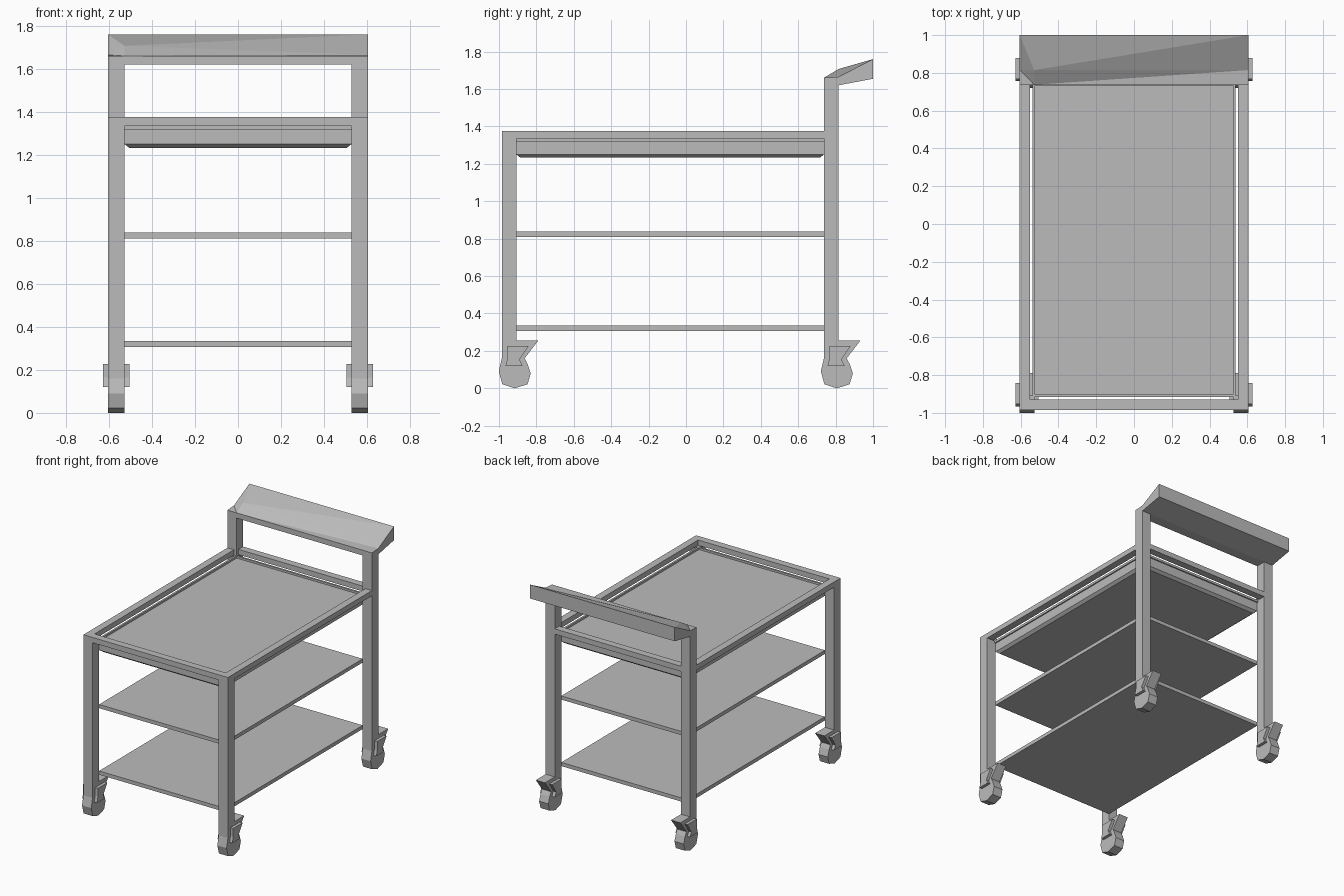
import bpy
import bmesh

default = bpy.data.objects.get("Cube")
if default:
    bpy.data.objects.remove(default, do_unlink=True)

grey = bpy.data.materials.new("plain_grey")
grey.use_nodes = True
colour = (0.5, 0.5, 0.5, 1)
grey.diffuse_color = colour
grey.node_tree.nodes["Principled BSDF"].inputs["Base Color"].default_value = colour

# Key dimensions
OUT_X, IN_X = 0.605, 0.528
FRONT, BACK = -0.985, 0.815
LEG = 0.078
IN_FRONT, IN_BACK = FRONT + LEG, BACK - LEG
FRAME_LOW, FRAME_TOP = 1.335, 1.375
CASTER_TOP = 0.255


def finish(name, bm):
    bmesh.ops.recalc_face_normals(bm, faces=bm.faces)
    mesh = bpy.data.meshes.new(name)
    bm.to_mesh(mesh)
    bm.free()
    mesh.materials.append(grey)
    obj = bpy.data.objects.new(name, mesh)
    bpy.context.collection.objects.link(obj)
    return obj


def box_mesh(x, y, z):
    bm = bmesh.new()
    bmesh.ops.create_cube(bm, size=1)
    for v in bm.verts:
        v.co = [lim[0] if c < 0 else lim[1] for c, lim in zip(v.co, (x, y, z))]
    return bm


def box(name, x, y, z):
    return finish(name, box_mesh(x, y, z))


def ring(name, x, y, z, width):
    """Rectangular frame: inset top and bottom, then bridge the hole."""
    bm = box_mesh(x, y, z)
    caps = [f for f in bm.faces if abs(f.normal.z) > 0.9]
    bmesh.ops.inset_individual(bm, faces=caps, thickness=width)
    edges = [e for f in caps for e in f.edges]
    bmesh.ops.delete(bm, geom=caps, context='FACES_ONLY')
    bmesh.ops.bridge_loops(bm, edges=edges)
    return finish(name, bm)


def loft(name, sections):
    """Join matching (y, z) sections placed at several x positions."""
    bm = bmesh.new()
    loops = [[bm.verts.new((x, y, z)) for y, z in pts] for x, pts in sections]
    n = len(loops[0])
    bm.faces.new(loops[0])
    bm.faces.new(loops[-1])
    for a, b in zip(loops, loops[1:]):
        for i in range(n):
            j = (i + 1) % n
            bm.faces.new((a[i], a[j], b[j], b[i]))
    # Triangulate so bent panels stay crisp
    bmesh.ops.triangulate(bm, faces=[f for f in bm.faces if len(f.verts) == 4])
    return finish(name, bm)


# Caster outlines relative to the front face of the leg
WHEEL = [(0, .255), (0, .16), (-.016, .09), (.003, .022), (.07, 0),
         (.138, .022), (.155, .08), (.138, .13), (.122, .16), (.195, .255)]
BRACKET = [(.031, .227), (.143, .227), (.095, .153),
           (.111, .12), (.02, .12), (.031, .165)]

# Legs and casters
for side, s in (("left", 1), ("right", -1)):
    for end, y0, top in (("front", FRONT, FRAME_LOW), ("back", IN_BACK, 1.655)):
        tag = f"{end}_{side}"
        xs = sorted((s * IN_X, s * OUT_X))
        box(f"leg_{tag}", xs, (y0, y0 + LEG), (CASTER_TOP, top))
        wheel = [(y0 + y, z) for y, z in WHEEL]
        bracket = [(y0 + y, z) for y, z in BRACKET]
        loft(f"caster_{tag}", [(x, wheel) for x in xs])
        loft(f"caster_bracket_{tag}", [(xs[0] - .023, bracket), (xs[1] + .023, bracket)])

# Top frame and the thin lip beneath it
ring("top_frame", (-OUT_X, OUT_X), (FRONT, BACK), (FRAME_LOW, FRAME_TOP), LEG)
ring("tray_lip", (-IN_X - .01, IN_X + .01), (IN_FRONT - .01, IN_BACK + .01),
     (1.318, FRAME_LOW), 0.02)

# Tray slab with a chamfered underside
bm = box_mesh((-IN_X, IN_X), (IN_FRONT, IN_BACK), (1.25, 1.32))
bottom = min(bm.faces, key=lambda f: f.calc_center_median().z)
bmesh.ops.inset_individual(bm, faces=[bottom], thickness=0.03)
bmesh.ops.translate(bm, verts=bottom.verts, vec=(0, 0, -0.017))
finish("tray", bm)

# Open shelves
for name, z in (("lower_shelf", .307), ("middle_shelf", .81)):
    box(name, (-IN_X, IN_X), (IN_FRONT, IN_BACK), (z, z + .028))


# Slanted push handle, slightly raised near one end
def handle_section(crest):
    return [(IN_BACK, 1.66), (BACK, crest), (1.0, 1.76),
            (1.0, 1.655), (BACK, 1.62), (IN_BACK, 1.62)]


loft("push_handle", [(-OUT_X, handle_section(1.665)),
                     (-IN_X, handle_section(1.707)),
                     (OUT_X, handle_section(1.665))])
